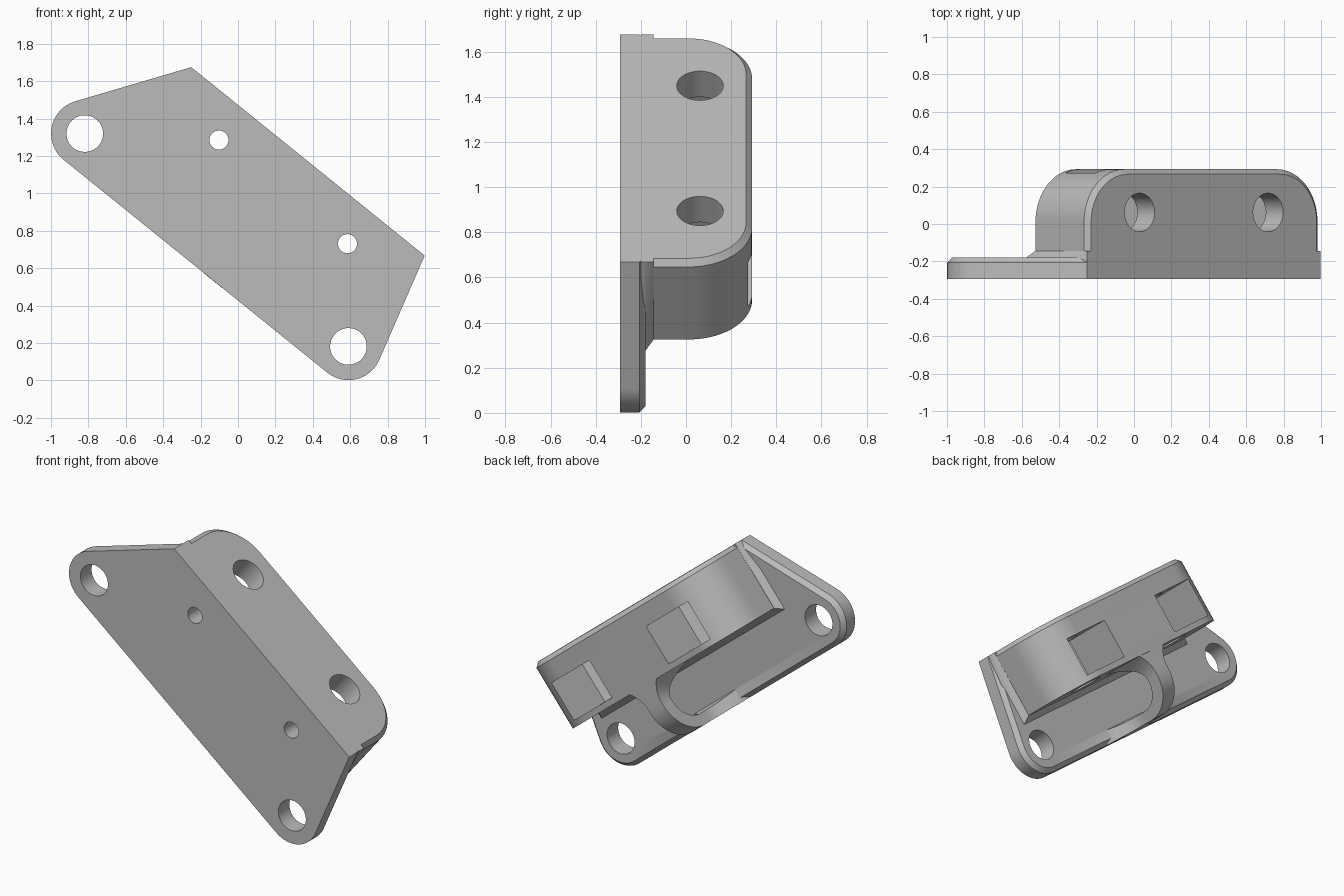
import bpy, bmesh, math
from mathutils import Matrix

cube = bpy.data.objects.get("Cube")
if cube:
    bpy.data.objects.remove(cube, do_unlink=True)

# Slanted frame: u runs along the long edge, v into the plate, w to the back
CO, SI = 0.778, 0.628
FRAME = Matrix(((CO, -SI, 0, -0.25), (0, 0, 1, 0), (-SI, -CO, 0, 1.675), (0, 0, 0, 1)))
LENGTH, DEPTH, CH = 1.604, 0.44, 0.027
FRONT, FLOOR, BACK = -0.293, -0.18, 0.293
EARS = ((-0.22, 0.634), (1.592, 0.634))
BOLTS = (0.36, 1.243)

grey = bpy.data.materials.new("plain grey")
grey.use_nodes = True
grey.diffuse_color = (0.5, 0.5, 0.5, 1)
grey.node_tree.nodes["Principled BSDF"].inputs["Base Color"].default_value = (0.5, 0.5, 0.5, 1)


def loft(name, rings):
    """Closed solid through rings of (u, v, w) points."""
    bm = bmesh.new()
    loops = [[bm.verts.new(FRAME @ Matrix.Translation(p).translation) for p in r] for r in rings]
    for a, b in zip(loops, loops[1:]):
        for i in range(len(a)):
            j = (i + 1) % len(a)
            bm.faces.new((a[i], a[j], b[j], b[i]))
    bm.faces.new(loops[0])
    bm.faces.new(loops[-1])
    bmesh.ops.recalc_face_normals(bm, faces=bm.faces)
    mesh = bpy.data.meshes.new(name)
    bm.to_mesh(mesh)
    bm.free()
    mesh.materials.append(grey)
    ob = bpy.data.objects.new(name, mesh)
    bpy.context.collection.objects.link(ob)
    return ob


def arc(cx, cy, r, start, end, n=20):
    angles = [math.radians(start + (end - start) * i / n) for i in range(n + 1)]
    return [(cx + r * math.cos(a), cy + r * math.sin(a)) for a in angles]


def circle(cx, cy, r):
    return arc(cx, cy, r, 0, 360, 40)[:-1]


def flat(pts, w):
    return [(u, v, w) for u, v in pts]


def upright(pts, v):
    return [(u, v, w) for u, w in pts]


def select_only(ob):
    bpy.ops.object.select_all(action='DESELECT')
    ob.select_set(True)
    bpy.context.view_layer.objects.active = ob


def combine(target, other, operation):
    select_only(target)
    mod = target.modifiers.new(other.name, 'BOOLEAN')
    mod.operation = operation
    mod.solver = 'EXACT'
    mod.object = other
    bpy.ops.object.modifier_apply(modifier=mod.name)
    bpy.data.objects.remove(other, do_unlink=True)


# Base plate with two rounded ears and a chamfered back edge
def plate_outline(inset):
    r = 0.18 - inset
    return ([(inset, 0), (LENGTH - inset, 0)]
            + arc(*EARS[1], r, -15.2, 90) + arc(*EARS[0], r, 90, 214.7))


bracket = loft("mounting_bracket", [flat(plate_outline(0), FRONT),
                                    flat(plate_outline(0), FLOOR - CH),
                                    flat(plate_outline(CH), FLOOR)])


# Thick upright flange with rounded corners and a chamfered outer rim
def flange_outline(inset):
    r, top = 0.28 - inset, BACK - inset
    lo, hi = inset, LENGTH - inset
    return ([(lo, -0.25), (hi, -0.25)]
            + arc(hi - r, top - r, r, 0, 90) + arc(lo + r, top - r, r, 90, 180))


flange = loft("flange", [upright(flange_outline(CH), 0), upright(flange_outline(0), CH),
                         upright(flange_outline(0), DEPTH)])

# Sloped foot where the flange meets the plate
def foot_outline(g):
    return [(0, 0), (LENGTH, 0), (LENGTH + g, 0.2), (LENGTH + g, DEPTH + g),
            (-g, DEPTH + g), (-g, 0.2)]


foot = loft("flange_foot", [flat(foot_outline(0.036), FLOOR - 0.02),
                            flat(foot_outline(0.036), FLOOR),
                            flat(foot_outline(0.001), FLOOR + 0.036)])

# Arched tie loop from the flange to the plate edge, narrow at its crown
stations = []
for i in range(25):
    t = math.pi * (1 - i / 24)
    c, s = math.cos(t), math.sin(t)
    half = 0.06 + 0.18 * max(0, -c) ** 2.5
    outer = (0.59 + 0.225 * c, 0.06 + 0.228 * s) if c > 0 else (0.59 + 0.23 * c, 0.288)
    stations.append(((0.592 + 0.153 * c, 0.05 + 0.15 * s), outer, half))
for i in range(1, 11):
    f = i / 10
    w = 0.05 - 0.25 * f
    stations.append(((0.745 - 0.02 * f ** 4, w), (0.814, w), 0.06 + 0.17 * f ** 3))
MID = 0.81
tie_loop = loft("tie_loop", [[(MID - h, *a), (MID + h, *a), (MID + h, *b), (MID - h, *b)]
                             for a, b, h in stations])

for part in (flange, foot, tie_loop):
    combine(bracket, part, 'UNION')

# Ear holes
for u, v in EARS:
    hole = circle(u, v, 0.098)
    combine(bracket, loft("ear_hole", [flat(hole, -0.5), flat(hole, 0.5)]), 'DIFFERENCE')

# Bolt holes, nut pockets with pointed floors, and small push-out holes
for u in BOLTS:
    bolt = circle(u, 0.062, 0.103)
    nut = [(u - 0.182, 0.4), (u - 0.182, -0.04), (u, -0.145), (u + 0.182, -0.04), (u + 0.182, 0.4)]
    pin = circle(u, 0.21, 0.051)
    for cutter in (loft("bolt_hole", [upright(bolt, -0.1), upright(bolt, 0.55)]),
                   loft("nut_pocket", [upright(nut, 0.147), upright(nut, 0.402)]),
                   loft("pin_hole", [flat(pin, -0.5), flat(pin, 0.1)])):
        combine(bracket, cutter, 'DIFFERENCE')

select_only(bracket)
bpy.ops.object.shade_smooth_by_angle(angle=math.radians(30))
